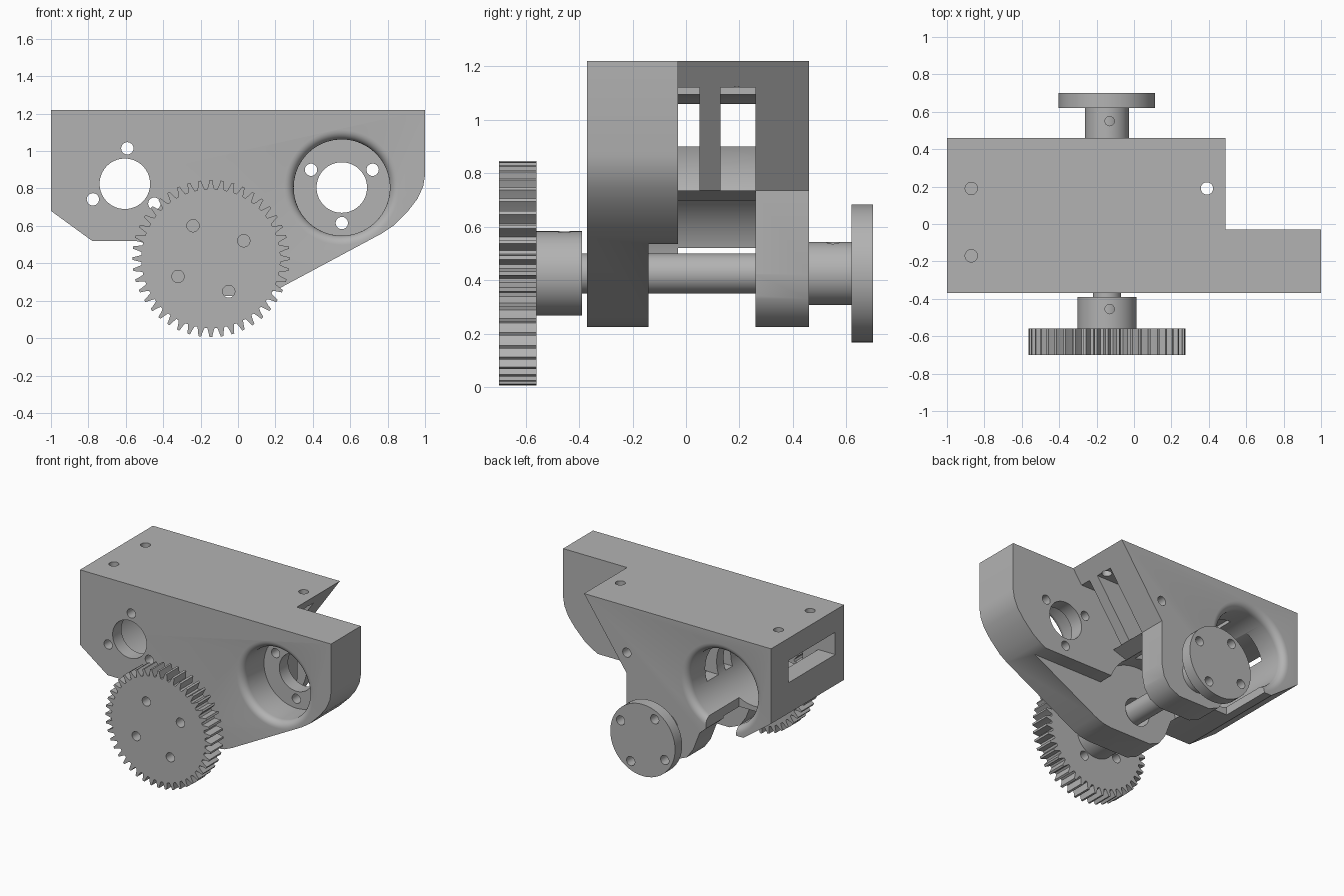
import bpy, bmesh, math
from mathutils import Matrix

if "Cube" in bpy.data.objects:
    bpy.data.objects.remove(bpy.data.objects["Cube"])

metal = bpy.data.materials.new("plain grey")
metal.use_nodes = True
GREY = (0.45, 0.45, 0.45, 1)
metal.diffuse_color = GREY
metal.node_tree.nodes["Principled BSDF"].inputs["Base Color"].default_value = GREY

SHAFT = (-0.145, 0.425)
MOTOR_A = (-0.605, 0.825)
MOTOR_B = (0.555, 0.805)


def finish(name, bm):
    bmesh.ops.recalc_face_normals(bm, faces=bm.faces)
    mesh = bpy.data.meshes.new(name)
    bm.to_mesh(mesh)
    bm.free()
    obj = bpy.data.objects.new(name, mesh)
    bpy.context.collection.objects.link(obj)
    mesh.materials.append(metal)
    return obj


def prism(name, points, y0, y1):
    """Outline in x, z pushed along y."""
    bm = bmesh.new()
    face = bm.faces.new([bm.verts.new((x, y0, z)) for x, z in points])
    new = bmesh.ops.extrude_face_region(bm, geom=[face])["geom"]
    verts = [v for v in new if isinstance(v, bmesh.types.BMVert)]
    bmesh.ops.translate(bm, vec=(0, y1 - y0, 0), verts=verts)
    return finish(name, bm)


def box(name, x0, x1, y0, y1, z0, z1):
    return prism(name, [(x0, z0), (x1, z0), (x1, z1), (x0, z1)], y0, y1)


def lathe(name, centre, profile, seg=64):
    """Solid of (radius, y) rings about an axis along y."""
    bm = bmesh.new()
    rings = []
    for r, y in profile:
        rings.append([bm.verts.new((centre[0] + r * math.cos(math.tau * i / seg), y,
                                    centre[1] + r * math.sin(math.tau * i / seg)))
                      for i in range(seg)])
    for a, b in zip(rings, rings[1:]):
        for i in range(seg):
            j = (i + 1) % seg
            bm.faces.new((a[i], a[j], b[j], b[i]))
    bm.faces.new(rings[0])
    bm.faces.new(rings[-1])
    return finish(name, bm)


def rod(name, centre, r, y0, y1, seg=64):
    return lathe(name, centre, [(r, y0), (r, y1)], seg)


def drill(x, y, z0, z1, r=0.033):
    """Vertical round cutter."""
    bm = bmesh.new()
    bmesh.ops.create_cone(bm, cap_ends=True, segments=24, radius1=r, radius2=r,
                          depth=z1 - z0, matrix=Matrix.Translation((x, y, (z0 + z1) / 2)))
    return finish("drill", bm)


def combine(target, tools, operation="DIFFERENCE"):
    bpy.context.view_layer.objects.active = target
    for tool in tools:
        tool.hide_render = True
        mod = target.modifiers.new("shape", "BOOLEAN")
        mod.operation, mod.solver, mod.object = operation, "EXACT", tool
        bpy.ops.object.modifier_apply(modifier=mod.name)
        bpy.data.objects.remove(tool)


def smooth(obj):
    bpy.ops.object.select_all(action="DESELECT")
    obj.select_set(True)
    bpy.context.view_layer.objects.active = obj
    bpy.ops.object.shade_smooth_by_angle(angle=math.radians(32))


def around(centre, radius, count, start):
    return [(centre[0] + radius * math.cos(start + math.tau * i / count),
             centre[1] + radius * math.sin(start + math.tau * i / count))
            for i in range(count)]


def flared_bore(centre, r, y_in, y_face, flare=0.05):
    """Motor bore whose rim is rounded out where it meets the face."""
    s = 1 if y_face > y_in else -1
    rim = [(r + flare * (1 - math.cos(a)), y_face - s * flare * (1 - math.sin(a)))
           for a in [math.radians(15 * k) for k in range(7)]]
    return lathe("bore", centre, [(r, y_in)] + rim + [(r + flare, y_face + s * 0.05)], 96)


# Housing: front plate, middle block and back wall
left_edge = [(-0.55, 0.52), (-0.78, 0.52), (-1, 0.68), (-1, 1.22)]
lobe = [(-0.25, 0.225), (-0.33, 0.26), (-0.38, 0.33), (-0.43, 0.46), (-0.48, 0.505)]
front = [(1, 1.22), (1, 0.87), (0.99, 0.81), (0.96, 0.745), (0.91, 0.68), (0.83, 0.6),
         (0.77, 0.56), (0.21, 0.26), (0.15, 0.235), (0.08, 0.225)] + lobe + left_edge
back = [(0.49, 1.22), (0.15, 0.735), (0.15, 0.42), (0.13, 0.33), (0.08, 0.26),
        (0, 0.225)] + lobe + left_edge
middle = [(0.49, 1.22), (0.15, 0.735), (-0.2, 0.62), (-0.4, 0.52)] + left_edge
housing = prism("housing", front, -0.37, -0.03)
combine(housing, [prism("middle", middle, -0.03, 0.26),
                  prism("back", back, 0.26, 0.46)], "UNION")

cutters = [
    # gear room around the shaft
    rod("gear_room", SHAFT, 0.33, -0.14, 0.26, 96),
    box("gear_room_side", SHAFT[0], 0.9, -0.14, 0.1, 0.1, 0.535),
    # pockets either side of the central rib
    box("pocket", -0.6, 0.7, -0.03, 0.05, 0.735, 1.12),
    box("pocket", -0.6, 0.7, 0.13, 0.26, 0.735, 1.12),
    # motor seats
    flared_bore(MOTOR_A, 0.27, -0.27, 0.46),
    flared_bore(MOTOR_B, 0.257, -0.13, -0.37),
    rod("boss_hole", MOTOR_A, 0.135, -0.5, 0),
    rod("boss_hole", MOTOR_B, 0.135, -0.3, 0.01),
    # cable window and the gap below the motor
    box("window", -1.1, -0.7, -0.27, 0.26, 0.9, 1.06),
    box("gap", -0.72, -0.48, 0.08, 0.6, 0.4, 0.65),
    # shaft holes and screw holes
    rod("shaft_hole", SHAFT, 0.1, -0.5, 0.6),
    rod("screw", (0.15, 0.885), 0.033, 0.3, 0.6, 24),
    drill(-0.87, 0.19, 1.07, 1.4),
    drill(-0.87, -0.17, 1.07, 1.4),
    drill(0.39, 0.19, 0.95, 1.4),
]
cutters += [rod("screw", p, 0.033, -0.5, 0, 24) for p in around(MOTOR_A, 0.19, 3, math.radians(86))]
cutters += [rod("screw", p, 0.033, -0.3, 0.01, 24) for p in around(MOTOR_B, 0.19, 3, math.radians(30))]
# The rear screw hole opens inside the slanted end
combine(housing, cutters)
smooth(housing)

# Spur gear
teeth = 44
outline = []
for i in range(teeth):
    for offset, r in ((-0.36, 0.372), (-0.22, 0.395), (-0.12, 0.42),
                      (0.12, 0.42), (0.22, 0.395), (0.36, 0.372)):
        a = math.tau * (i + offset) / teeth
        outline.append((SHAFT[0] + r * math.cos(a), SHAFT[1] + r * math.sin(a)))
gear = prism("spur_gear", outline, -0.70, -0.56)
holes = around(SHAFT, 0.2, 4, math.radians(28.5))
combine(gear, [rod("screw", p, 0.033, -0.8, -0.5, 24) for p in holes])
smooth(gear)

# Gear hub with its set screw hole
hub = rod("gear_hub", SHAFT, 0.158, -0.56, -0.39)
combine(hub, [drill(-0.13, -0.455, 0.45, 0.7, 0.025)])
smooth(hub)

# Shaft
smooth(rod("shaft", SHAFT, 0.075, -0.56, 0.62))

# Output flange: collar and disc
flange = lathe("output_flange", SHAFT, [(0.118, 0.455), (0.118, 0.62), (0.258, 0.62), (0.258, 0.70)])
combine(flange, [rod("screw", p, 0.033, 0.55, 0.8, 24) for p in holes]
        + [drill(-0.13, 0.55, 0.45, 0.7, 0.025)])
smooth(flange)
